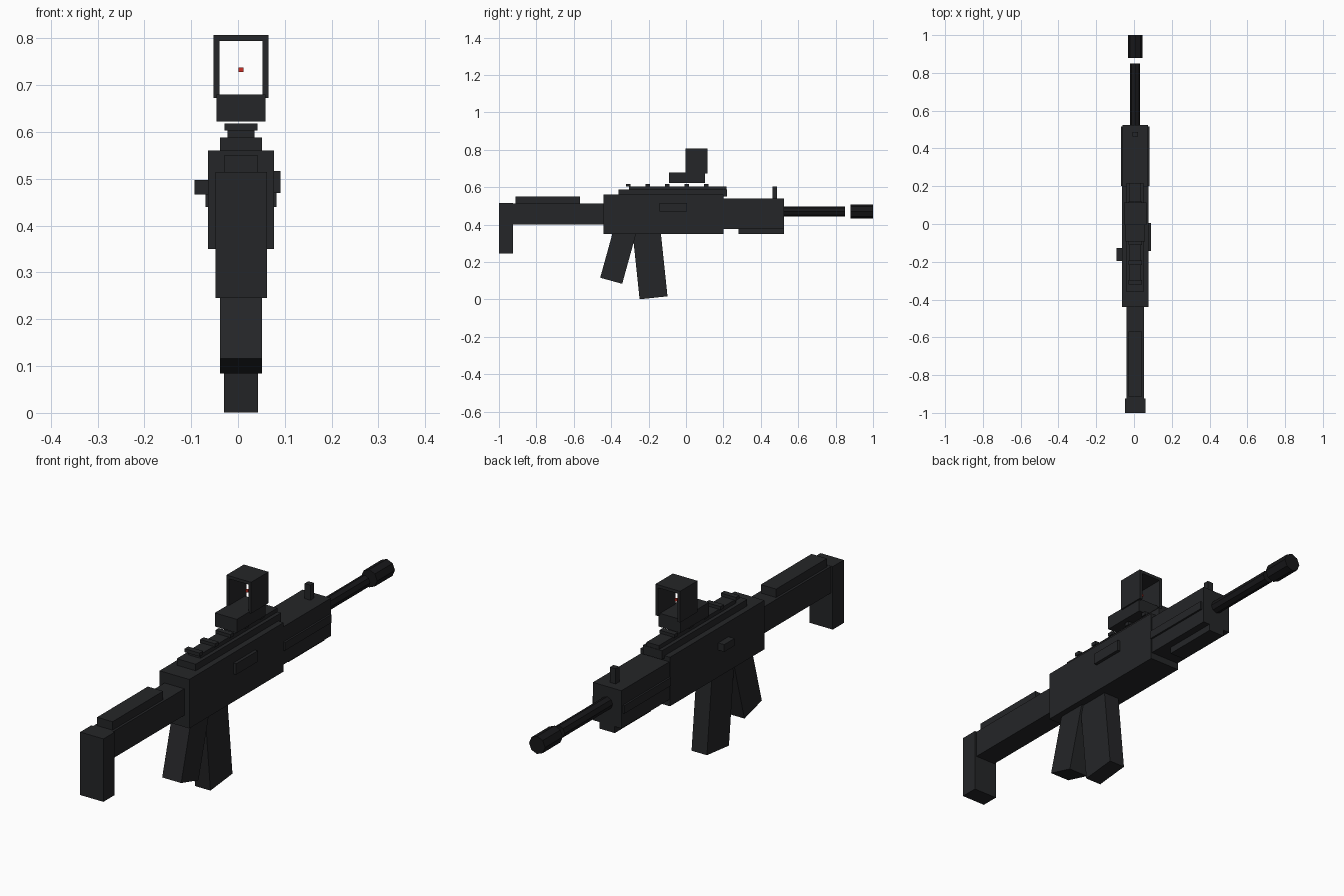
import bpy, bmesh
from math import radians, pi
from mathutils import Matrix, Vector

if "Cube" in bpy.data.objects:
    bpy.data.objects.remove(bpy.data.objects["Cube"])

CX = 0.0065   # centre plane of the main parts
BORE_Z = 0.47


def make_mat(name, rgb):
    m = bpy.data.materials.new(name)
    m.diffuse_color = (*rgb, 1)
    m.use_nodes = True
    m.node_tree.nodes["Principled BSDF"].inputs["Base Color"].default_value = m.diffuse_color
    return m


DARK = make_mat("dark_metal", (0.018, 0.019, 0.021))
BLACK = make_mat("barrel_black", (0.009, 0.009, 0.01))
RED = make_mat("red_dot", (0.6, 0.03, 0.02))


def finish(name, bm, mat):
    me = bpy.data.meshes.new(name)
    bm.to_mesh(me)
    bm.free()
    me.materials.append(mat)
    ob = bpy.data.objects.new(name, me)
    bpy.context.collection.objects.link(ob)
    return ob


def box(name, x, y, z, mat=DARK, tilt=0):
    """Box from (min, max) ranges, optionally tilted about x round its centre."""
    size = [r[1] - r[0] for r in (x, y, z)]
    mid = [(r[0] + r[1]) / 2 for r in (x, y, z)]
    bm = bmesh.new()
    bmesh.ops.create_cube(bm, size=1, matrix=Matrix.Diagonal((*size, 1)))
    ob = finish(name, bm, mat)
    ob.location = mid
    ob.rotation_euler.x = radians(tilt)
    return ob


def half(w):
    return (CX - w, CX + w)


def tilted(name, w, bottom, depth, length, tilt):
    """Tilted box hung from the receiver, placed by the middle of its lower end."""
    up = Matrix.Rotation(radians(tilt), 3, 'X') @ Vector((0, 0, length / 2))
    y, z = bottom[0] + up.y, bottom[1] + up.z
    box(name, half(w), (y - depth / 2, y + depth / 2), (z - length / 2, z + length / 2), tilt=tilt)


def tube(name, r, y0, y1):
    bm = bmesh.new()
    bmesh.ops.create_cone(bm, cap_ends=True, segments=8, radius1=r, radius2=r, depth=y1 - y0)
    ob = finish(name, bm, BLACK)
    ob.location = (CX, (y0 + y1) / 2, BORE_Z)
    ob.rotation_euler.x = pi / 2


# Stock
box("butt_pad", half(0.055), (-1.0, -0.925), (0.245, 0.515))
box("stock", half(0.047), (-0.925, -0.44), (0.40, 0.514))
box("cheek_rest", half(0.0365), (-0.912, -0.568), (0.514, 0.55))

# Receiver and its side details
box("receiver", half(0.0705), (-0.44, 0.20), (0.35, 0.56))
box("receiver_top", half(0.045), (-0.36, 0.218), (0.55, 0.588))
box("ejection_port", (0.07, 0.0905), (-0.142, 0.005), (0.47, 0.517))
box("charging_handle", (-0.0925, -0.06), (-0.197, -0.127), (0.466, 0.497))

# Top rail with its teeth
box("top_rail", half(0.029), (-0.305, 0.216), (0.585, 0.605))
for i in range(5):
    y = -0.308 + i * 0.104
    box(f"rail_tooth_{i + 1}", half(0.0355), (y - 0.012, y + 0.012), (0.603, 0.618))

# Grip and magazine
tilted("grip", 0.045, (-0.400, 0.100), 0.122, 0.28, -15.5)
tilted("magazine", 0.0365, (-0.1735, 0.009), 0.15, 0.37, 6)

# Handguard
box("handguard", half(0.0675), (0.20, 0.525), (0.378, 0.54))
for side, s in (("left", -1), ("right", 1)):
    x = CX + s * 0.07
    box(f"handguard_strip_{side}", (x - 0.0055, x + 0.0055), (0.20, 0.515), (0.44, 0.475))
box("handguard_lower_rail", half(0.036), (0.28, 0.525), (0.35, 0.382))
box("front_sight", half(0.0135), (0.462, 0.487), (0.535, 0.605))

# Barrel and muzzle
tube("barrel", 0.0265, 0.515, 0.85)
tube("muzzle", 0.038, 0.88, 1.0)

# Sight: base, open hood and aiming dot
box("sight_base", half(0.052), (-0.092, 0.102), (0.622, 0.68))
for side, s in (("left", -1), ("right", 1)):
    x = CX + s * 0.052
    box(f"sight_wall_{side}", (x - 0.0065, x + 0.0065), (-0.004, 0.114), (0.673, 0.807))
box("sight_roof", half(0.0455), (-0.004, 0.114), (0.794, 0.807))
box("aiming_dot", half(0.005), (0.05, 0.06), (0.728, 0.738), mat=RED)
